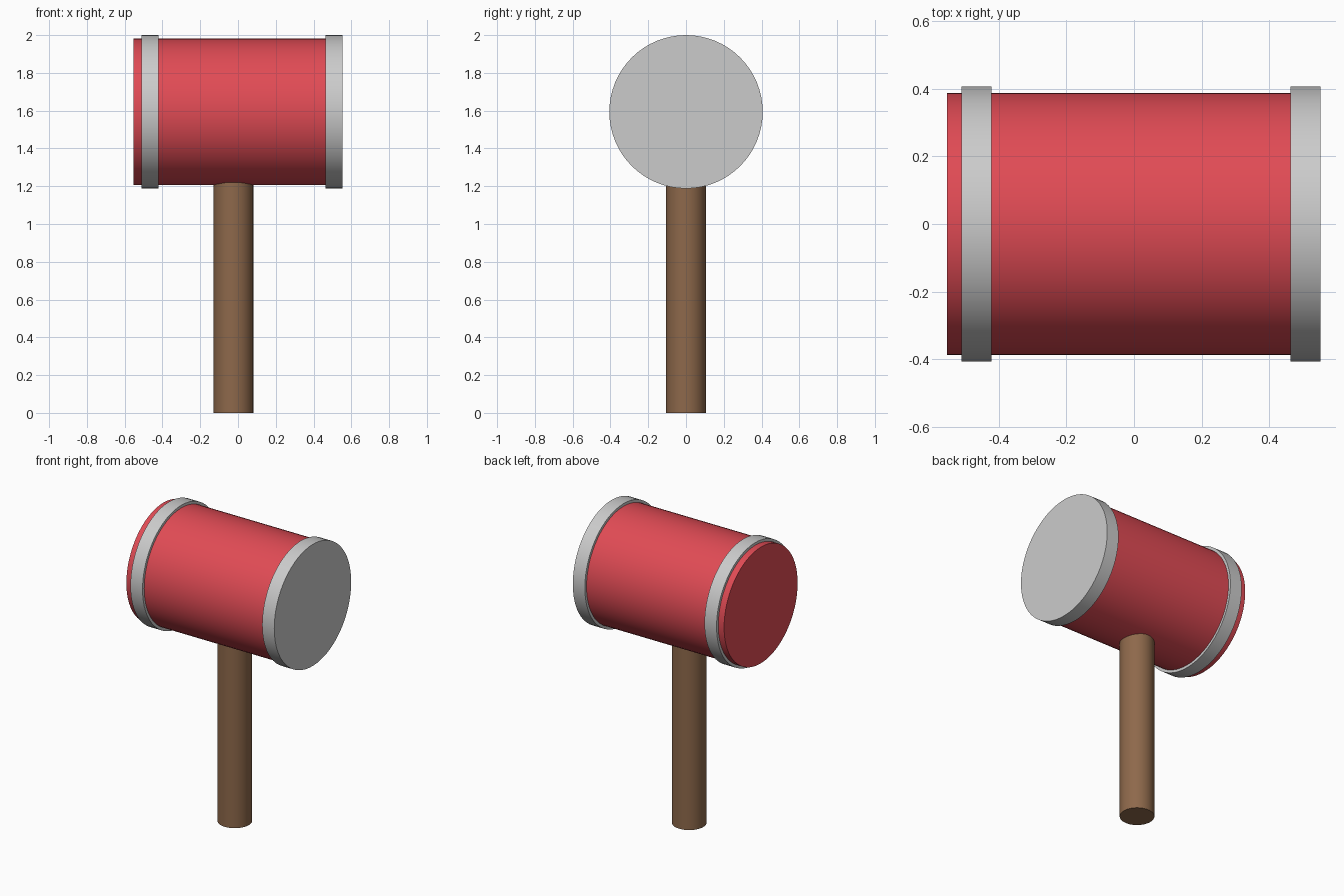
import bpy, math

if "Cube" in bpy.data.objects:
    bpy.data.objects.remove(bpy.data.objects["Cube"])

HEAD_Z = 1.594


def material(name, color):
    m = bpy.data.materials.new(name)
    m.diffuse_color = color
    m.use_nodes = True
    m.node_tree.nodes["Principled BSDF"].inputs["Base Color"].default_value = m.diffuse_color
    return m


def cylinder(name, radius, start, end, along_x=True, x=0.0, mat=None):
    """Solid cylinder between two positions on the x axis (head) or z axis (handle)."""
    mid = (start + end) / 2
    bpy.ops.mesh.primitive_cylinder_add(
        vertices=64, radius=radius, depth=end - start,
        location=(mid, 0, HEAD_Z) if along_x else (x, 0, mid),
        rotation=(0, math.pi / 2, 0) if along_x else (0, 0, 0))
    ob = bpy.context.object
    ob.name = name
    bpy.ops.object.shade_smooth_by_angle(angle=math.radians(30))
    if mat:
        ob.data.materials.append(mat)
    return ob


red = material("red_paint", (0.75, 0.07, 0.09, 1))
wood = material("brown_wood", (0.27, 0.14, 0.07, 1))

# Barrel-shaped head, ending inside the right cap
cylinder("head", 0.388, -0.553, 0.50, mat=red)

# Metal band near the left face and metal cap on the right face
cylinder("left_band", 0.406, -0.51, -0.421)
cylinder("right_cap", 0.406, 0.463, 0.552)

# Handle, sunk into the head
cylinder("handle", 0.105, 0.0, 1.26, along_x=False, x=-0.024, mat=wood)
